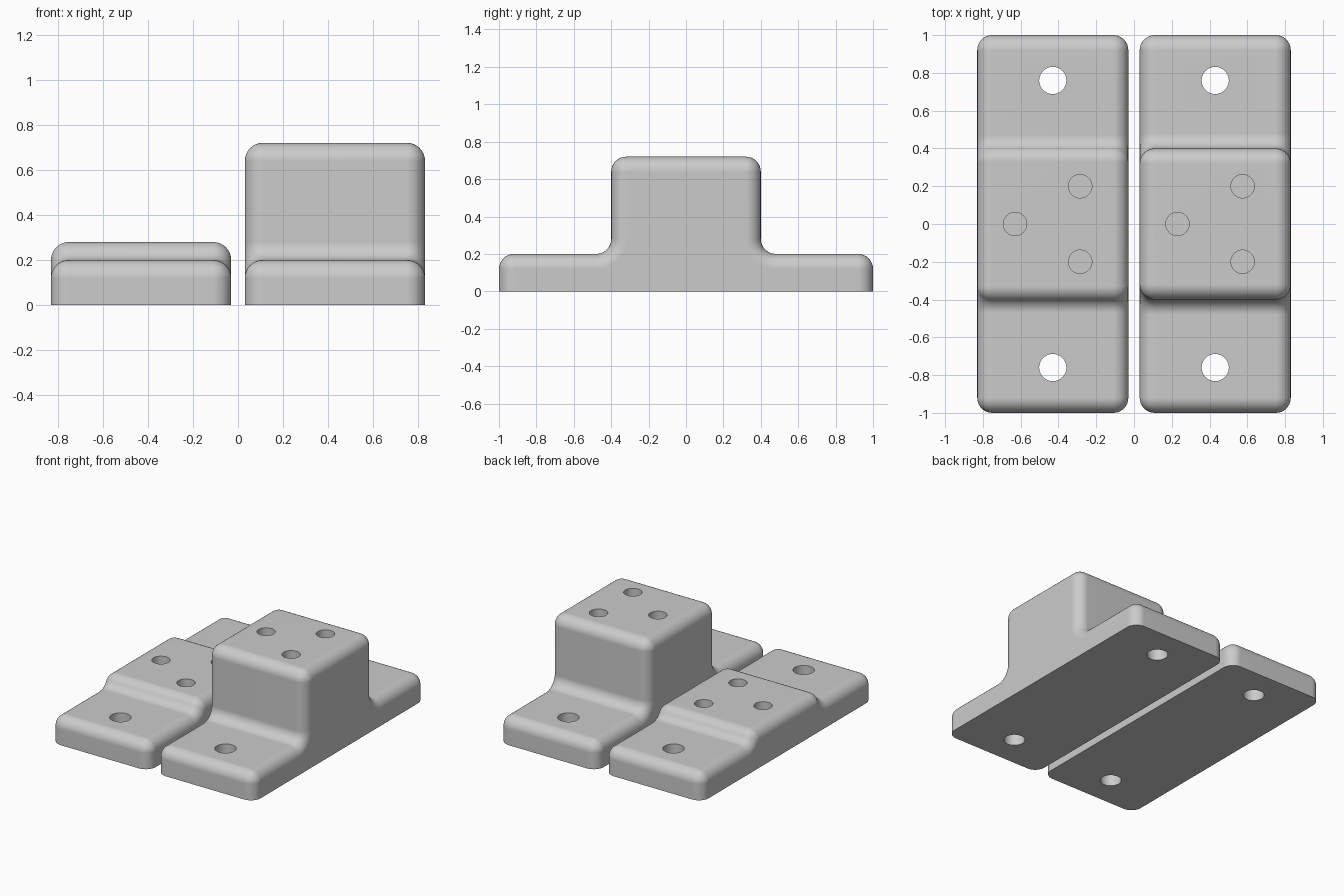
import bpy, bmesh, math

if "Cube" in bpy.data.objects:
    bpy.data.objects.remove(bpy.data.objects["Cube"])

R = 0.08      # radius of every rounded edge and fillet
SEG = 8       # steps per rounding

grey = bpy.data.materials.new("plain grey")
grey.diffuse_color = (0.6, 0.6, 0.6, 1)
grey.use_nodes = True
grey.node_tree.nodes["Principled BSDF"].inputs["Base Color"].default_value = grey.diffuse_color


def half_profile(height, d):
    """Stepped outline for y > 0, drawn in by d: (y, z) points from the top to the floor."""
    step = height - 0.2
    if step >= 2 * R:                       # full wall between rounding and fillet
        sweep, y_top, y_low = 90, 0.4 - R, 0.4 + R
    else:                                   # shallow step: the two arcs meet in an S
        sweep = math.degrees(math.acos(1 - step / (2 * R)))
        half = R * math.sin(math.radians(sweep))
        y_top, y_low = 0.4 - half, 0.4 + half
    arcs = [(y_top, height - R, R - d, 90, 90 - sweep),
            (y_low, 0.2 + R, R + d, 270 - sweep, 270),
            (1 - R, 0.2 - R, R - d, 90, 0)]
    pts = []
    for cy, cz, rad, a0, a1 in arcs:
        for i in range(SEG + 1):
            a = math.radians(a0 + (a1 - a0) * i / SEG)
            pts.append((cy + rad * math.cos(a), cz + rad * math.sin(a)))
    return pts + [(1 - d, 0)]


def cut_hole(obj, x, y, z0, z1, radius):
    bpy.ops.mesh.primitive_cylinder_add(vertices=40, radius=radius, depth=z1 - z0,
                                        location=(x, y, (z0 + z1) / 2))
    cutter = bpy.context.object
    cutter.hide_render = True
    bpy.context.view_layer.objects.active = obj
    mod = obj.modifiers.new("hole", "BOOLEAN")
    mod.operation, mod.solver, mod.object = "DIFFERENCE", "EXACT", cutter
    bpy.ops.object.modifier_apply(modifier=mod.name)
    bpy.data.objects.remove(cutter)


def bracket(name, cx, height):
    # Sections across x: rounded over at both sides
    steps = [math.pi / 2 * i / SEG for i in range(SEG + 1)]
    left = [(-0.4 + R * (1 - math.sin(a)), R * (1 - math.cos(a))) for a in reversed(steps)]
    sections = left + [(-x, d) for x, d in reversed(left)]
    bm = bmesh.new()
    rings = []
    for x, d in sections:
        half = half_profile(height, d)
        outline = [(-y, z) for y, z in reversed(half)] + half
        rings.append([bm.verts.new((cx + x, y, z)) for y, z in outline])
    n = len(rings[0])
    for a, b in zip(rings, rings[1:]):
        for i in range(n - 1):
            bm.faces.new((a[i], a[i + 1], b[i + 1], b[i]))
    # Flat ends and underside
    bm.faces.new(rings[0])
    bm.faces.new(rings[-1])
    bm.faces.new([r[0] for r in rings] + [r[-1] for r in reversed(rings)])
    bmesh.ops.remove_doubles(bm, verts=bm.verts, dist=1e-5)
    bmesh.ops.dissolve_degenerate(bm, dist=1e-5, edges=bm.edges)
    bmesh.ops.recalc_face_normals(bm, faces=bm.faces)
    mesh = bpy.data.meshes.new(name)
    bm.to_mesh(mesh)
    bm.free()
    mesh.materials.append(grey)
    obj = bpy.data.objects.new(name, mesh)
    bpy.context.collection.objects.link(obj)

    # Through holes in the flanges, blind holes in the raised pad
    for y in (-0.76, 0.76):
        cut_hole(obj, cx, y, -0.1, 0.4, 0.072)
    for dx, y in ((-0.2, 0), (0.145, 0.2), (0.145, -0.2)):
        cut_hole(obj, cx + dx, y, height - 0.2, height + 0.1, 0.062)

    bpy.ops.object.select_all(action="DESELECT")
    obj.select_set(True)
    bpy.context.view_layer.objects.active = obj
    bpy.ops.object.shade_smooth_by_angle(angle=math.radians(35))
    weighted = obj.modifiers.new("weighted normals", "WEIGHTED_NORMAL")
    weighted.keep_sharp = True


bracket("low_bracket", -0.43, 0.28)
bracket("tall_bracket", 0.43, 0.72)
